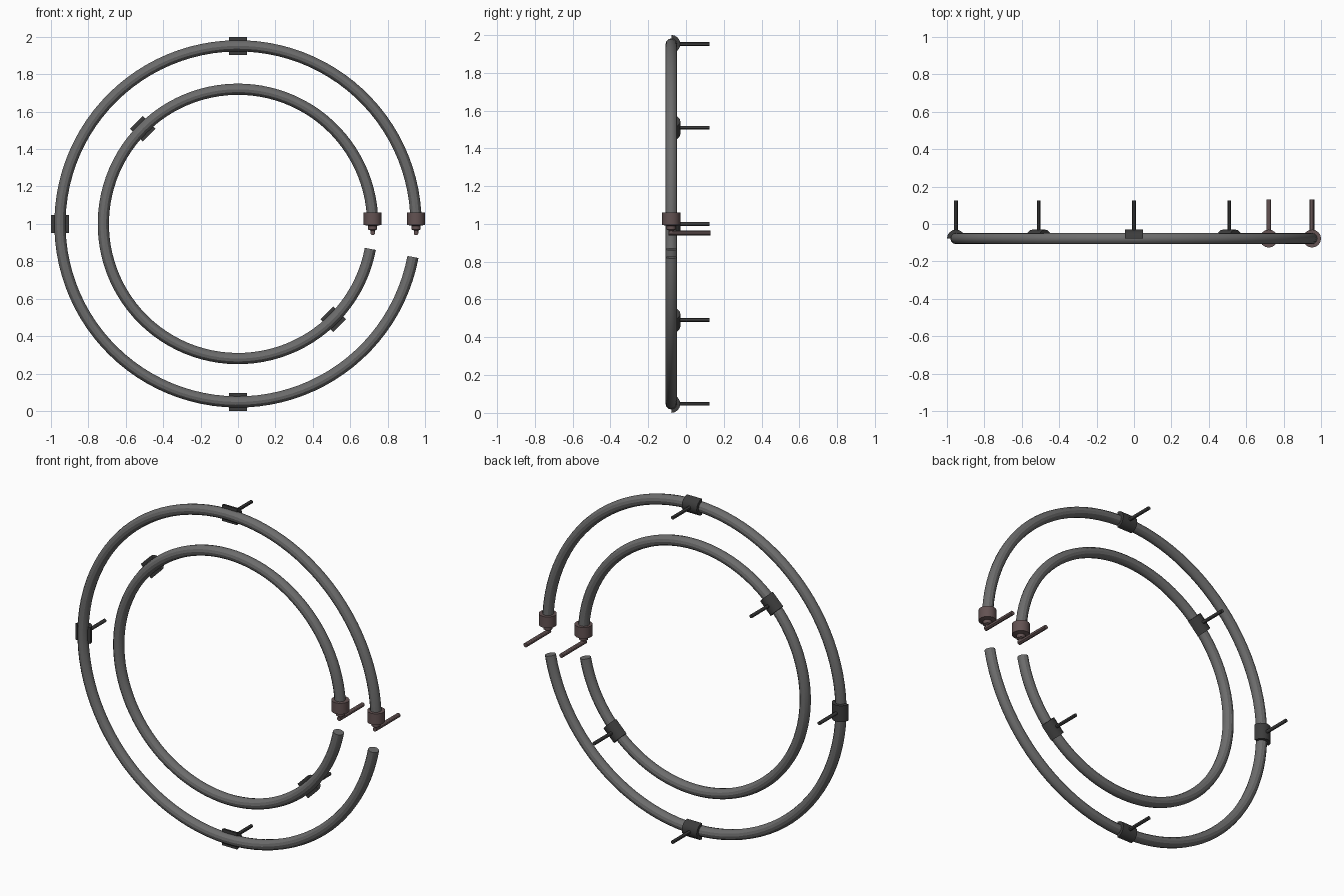
import bpy, bmesh
from math import sin, cos, pi, radians
from mathutils import Vector, Matrix

cube = bpy.data.objects.get("Cube")
if cube:
    bpy.data.objects.remove(cube)

CENTRE_Y = -0.078
TUBE_R = 0.03
FITTING_R = 0.048
RINGS = {"outer": (0.952, (90, 180, 270)), "inner": (0.72, (135, 315))}
GAP = 10.7


def material(name, colour):
    m = bpy.data.materials.new(name)
    m.use_nodes = True
    m.diffuse_color = (*colour, 1)
    bsdf = m.node_tree.nodes["Principled BSDF"]
    bsdf.inputs["Base Color"].default_value = (*colour, 1)
    bsdf.inputs["Roughness"].default_value = 0.6
    return m


steel = material("grey steel", (0.15, 0.15, 0.15))
dark = material("dark iron", (0.045, 0.045, 0.045))
copper = material("brown fitting", (0.125, 0.085, 0.085))


def make(name, bm, mat, matrix=None):
    bmesh.ops.recalc_face_normals(bm, faces=bm.faces)
    mesh = bpy.data.meshes.new(name)
    bm.to_mesh(mesh)
    bm.free()
    mesh.materials.append(mat)
    ob = bpy.data.objects.new(name, mesh)
    bpy.context.collection.objects.link(ob)
    if matrix:
        ob.matrix_world = matrix
    bpy.ops.object.select_all(action='DESELECT')
    ob.select_set(True)
    bpy.context.view_layer.objects.active = ob
    bpy.ops.object.shade_smooth_by_angle(angle=radians(30))
    return ob


def loft(bm, loops, closed=True):
    """Bridge successive vertex loops and cap both ends."""
    rows = [[bm.verts.new(p) for p in loop] for loop in loops]
    n = len(rows[0])
    for a, b in zip(rows, rows[1:]):
        for i in range(n):
            j = (i + 1) % n
            bm.faces.new((a[i], a[j], b[j], b[i]))
    bm.faces.new(rows[0])
    bm.faces.new(rows[-1])


def on_ring(radius, degrees):
    a = radians(degrees)
    return Vector((radius * cos(a), CENTRE_Y, 1 + radius * sin(a)))


def ring_tube(name, radius, sides=12, steps=96):
    bm = bmesh.new()
    loops = []
    for s in range(steps + 1):
        a = (360 - GAP) * s / steps
        loops.append([on_ring(radius + TUBE_R * cos(t), a) + Vector((0, TUBE_R * sin(t), 0))
                      for t in (2 * pi * k / sides for k in range(sides))])
    loft(bm, loops)
    make(name, bm, steel)


def clamp(name, radius, degrees, arc=8, half_length=0.048):
    # Half-round saddle behind the tube, lying along the ring's tangent
    bm = bmesh.new()
    loops = [[(FITTING_R * cos(pi * k / arc), FITTING_R * sin(pi * k / arc), z)
              for k in range(arc + 1)] for z in (-half_length, half_length)]
    loft(bm, loops)
    spin = Matrix.Rotation(-radians(degrees), 4, 'Y')
    make(name, bm, dark, Matrix.Translation(on_ring(radius, degrees)) @ spin)


def rod(name, centre, y0, y1, r, mat, sides=12):
    bm = bmesh.new()
    loft(bm, [[(centre.x + r * cos(2 * pi * k / sides), y, centre.z + r * sin(2 * pi * k / sides))
               for k in range(sides)] for y in (y0, y1)])
    make(name, bm, mat)


def end_fitting(name, radius, sides=16):
    # Turned cap with a chamfered underside and a narrow neck
    profile = [(FITTING_R, 1.06), (FITTING_R, 0.995), (0.024, 0.99), (0.024, 0.97), (0.012, 0.965), (0.012, 0.95)]
    bm = bmesh.new()
    loft(bm, [[(radius + r * cos(2 * pi * k / sides), CENTRE_Y + r * sin(2 * pi * k / sides), z)
               for k in range(sides)] for r, z in profile])
    make(name, bm, copper)


for label, (radius, angles) in RINGS.items():
    ring_tube(label + "_ring", radius)
    for i, degrees in enumerate(angles, 1):
        clamp(f"{label}_clamp_{i}", radius, degrees)
        rod(f"{label}_wall_pin_{i}", on_ring(radius, degrees), CENTRE_Y + 0.035, 0.125, 0.01, dark)
    end_fitting(label + "_end_fitting", radius)
    rod(label + "_feed_rod", Vector((radius, 0, 0.952)), -0.092, 0.13, 0.0125, copper)
